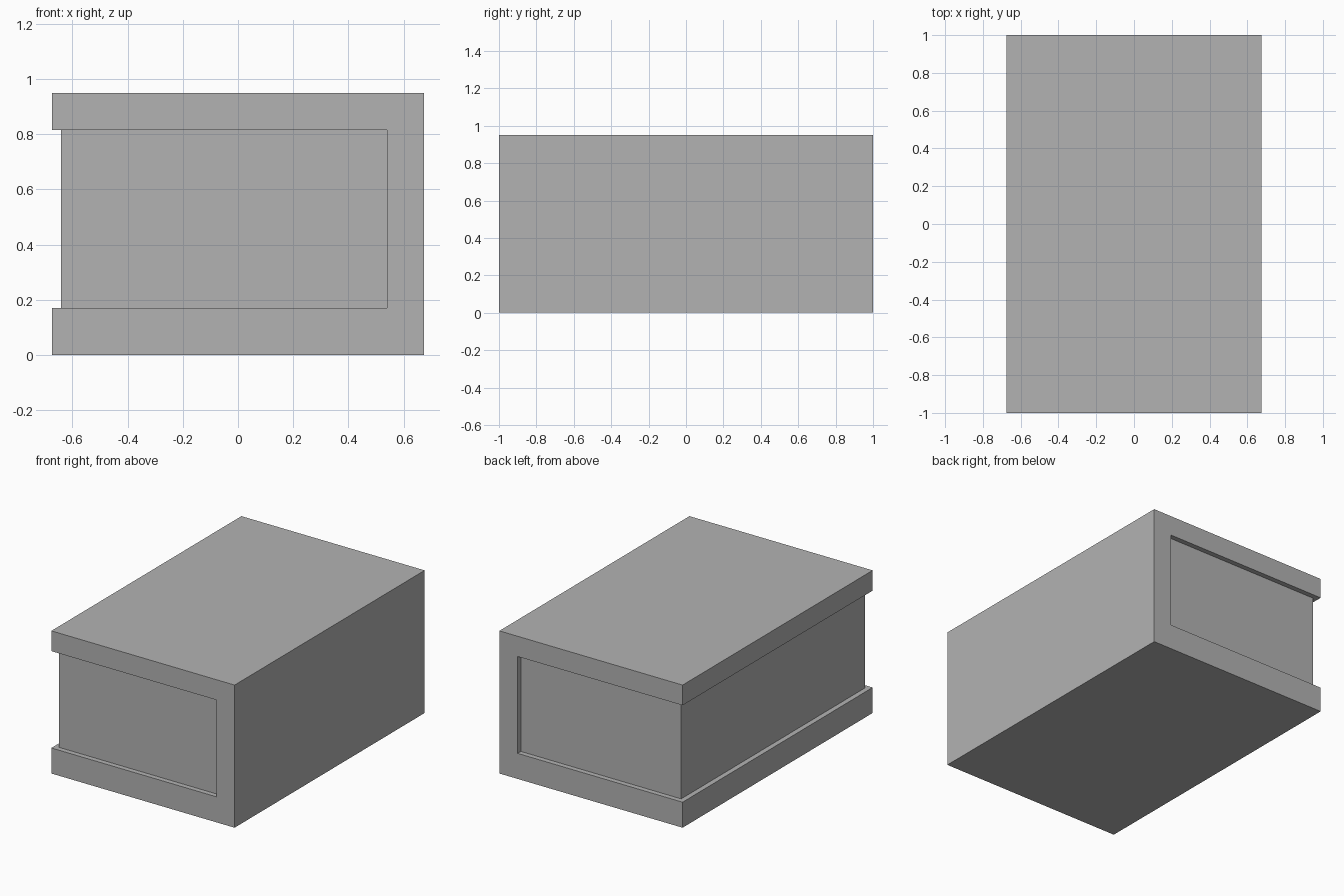
import bpy
import bmesh

if "Cube" in bpy.data.objects:
    bpy.data.objects.remove(bpy.data.objects["Cube"], do_unlink=True)

GREY = (0.45, 0.45, 0.45, 1)
grey = bpy.data.materials.new("plain grey")
grey.use_nodes = True
grey.diffuse_color = GREY
grey.node_tree.nodes["Principled BSDF"].inputs["Base Color"].default_value = GREY


def extrude_profile(name, profile, half_depth):
    """Extrude an x-z outline along y, centred on y = 0."""
    bm = bmesh.new()
    face = bm.faces.new([bm.verts.new((x, -half_depth, z)) for x, z in profile])
    moved = bmesh.ops.extrude_face_region(bm, geom=[face])["geom"]
    verts = [v for v in moved if isinstance(v, bmesh.types.BMVert)]
    bmesh.ops.translate(bm, verts=verts, vec=(0, 2 * half_depth, 0))
    bmesh.ops.recalc_face_normals(bm, faces=bm.faces)
    mesh = bpy.data.meshes.new(name)
    bm.to_mesh(mesh)
    bm.free()
    mesh.materials.append(grey)
    obj = bpy.data.objects.new(name, mesh)
    bpy.context.collection.objects.link(obj)
    return obj


half_width, height, half_depth = 0.675, 0.95, 1.0
floor, ceiling, wall = 0.17, 0.815, 0.54
inset = 0.034

# Outer shell: bottom, side wall and top in one C-shaped section
extrude_profile("cover", [
    (-half_width, 0), (half_width, 0), (half_width, height), (-half_width, height),
    (-half_width, ceiling), (wall, ceiling), (wall, floor), (-half_width, floor),
], half_depth)

# Inner block, set back from the three open sides
left = -half_width + inset
extrude_profile("page_block", [
    (left, floor), (wall, floor), (wall, ceiling), (left, ceiling),
], half_depth - inset)
